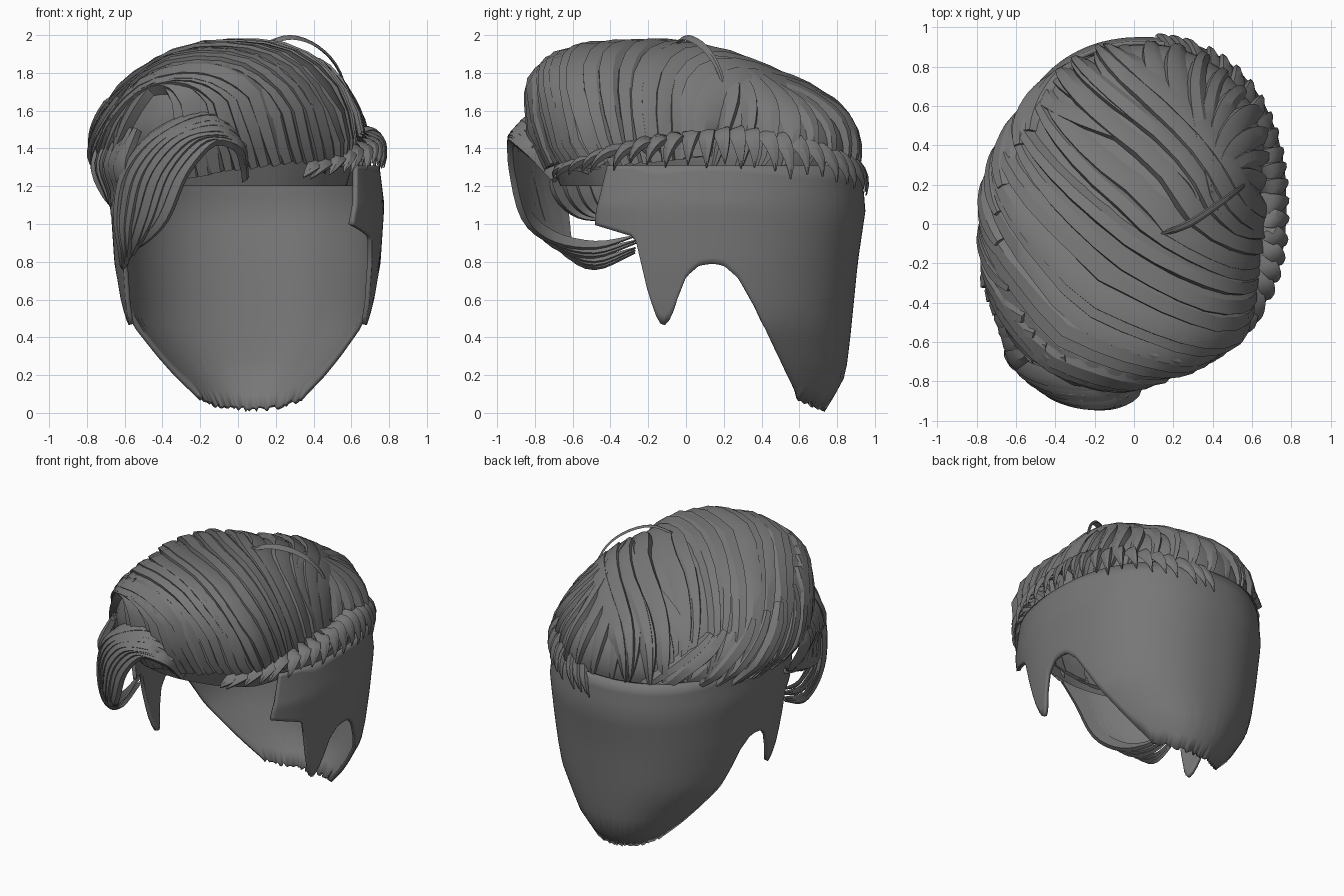
import bpy, bmesh, random
from math import sin, cos, pi, radians, degrees, atan2, hypot, copysign
from mathutils import Vector as V

if "Cube" in bpy.data.objects:
    bpy.data.objects.remove(bpy.data.objects["Cube"])

random.seed(4)
mat = bpy.data.materials.new("dark_grey_hair")
mat.diffuse_color = (0.185, 0.185, 0.185, 1)
mat.use_nodes = True
mat.node_tree.nodes["Principled BSDF"].inputs["Base Color"].default_value = mat.diffuse_color


def interp(table, x):
    """Piecewise linear lookup."""
    if x <= table[0][0]:
        return table[0][1]
    for (x0, y0), (x1, y1) in zip(table, table[1:]):
        if x <= x1:
            return y0 + (y1 - y0) * (x - x0) / (x1 - x0)
    return table[-1][1]


def finish(bm, name, angle=35):
    me = bpy.data.meshes.new(name)
    bm.to_mesh(me)
    bm.free()
    ob = bpy.data.objects.new(name, me)
    bpy.context.collection.objects.link(ob)
    me.materials.append(mat)
    bpy.ops.object.select_all(action='DESELECT')
    ob.select_set(True)
    bpy.context.view_layer.objects.active = ob
    bpy.ops.object.shade_smooth_by_angle(angle=radians(angle))
    return ob


def grid(bm, cols, wrap=False):
    """Skin a list of point columns with quads."""
    vs = [[bm.verts.new(p) for p in c] for c in cols]
    n = len(vs)
    for j in range(n if wrap else n - 1):
        a, b = vs[j], vs[(j + 1) % n]
        for i in range(len(a) - 1):
            bm.faces.new((a[i], b[i], b[i + 1], a[i + 1]))


# ---- close-cropped shell around back and sides, with sideburns ----
HALF_X = [(0, .33), (.08, .38), (.19, .465), (.3, .545), (.46, .645), (.58, .675), (.8, .705), (1.1, .725), (1.3, .70)]
HALF_Y = [(0, .63), (.08, .68), (.2, .745), (.4, .77), (.8, .81), (1.07, .85), (1.3, .83)]
HEM = [(-.5, 1.0), (-.27, .93), (-.2, .63), (-.15, .49), (-.12, .455), (-.08, .5), (-.04, .62), (0, .72),
       (.07, .78), (.14, .79), (.2, .78), (.28, .71), (.36, .57), (.6, .07), (.73, .015)]


def shell_pt(th, z, k=1.0):
    cx = .07 - .02 * min(1, z / .5)
    c, s = cos(th), sin(th)
    q = (abs(c) ** 2.25 + abs(s) ** 2.25) ** (-1 / 2.25)  # slightly squared oval
    return V((cx + k * interp(HALF_X, z) * c * q, .1 + k * interp(HALF_Y, z) * s * q, z))


bm = bmesh.new()
cols = []
for j in range(161):
    th = radians(-42 + 264 * j / 160)
    z = .8
    for _ in range(30):
        z = .5 * z + .5 * interp(HEM, shell_pt(th, z).y)
    if z < .1:
        z = max(0, z + random.uniform(-.012, .015))
    lean = radians(5) * max(0, 1 - j / 10) - radians(5) * max(0, 1 - (160 - j) / 10)
    rows = [z + (1.31 - z) * i / 16 for i in range(17)]
    cols.append([shell_pt(th + lean * i / 16, h) for i, h in enumerate(rows)])
grid(bm, cols)
shell = finish(bm, "cropped_shell", 50)
mod = shell.modifiers.new("thickness", 'SOLIDIFY')
mod.thickness, mod.offset = .025, -1

# ---- swept top volume, addressed by disc coordinates (u, v) ----
OUTLINE = [(.64, 0), (.68, .2), (.7, .45), (.62, .65), (.45, .83), (.2, .94), (0, .95), (-.27, .87),
           (-.47, .72), (-.66, .47), (-.755, .25), (-.79, 0), (-.78, -.15), (-.72, -.37), (-.62, -.58),
           (-.48, -.75), (-.2, -.83), (0, -.83), (.13, -.8), (.28, -.76), (.42, -.68), (.55, -.58), (.62, -.3)]
POLAR = sorted((degrees(atan2(y, x)) % 360, hypot(x, y)) for x, y in OUTLINE)
POLAR.append((360, POLAR[0][1]))
SLOPE = [(.0, 1), (.15, .96), (.3, .89), (.5, .79), (.72, .77), (.9, .85)]


def dome(u, v):
    t, th = hypot(u, v), atan2(v, u)
    front = max(0, -sin(th))
    p = 2.15 + .15 * cos(th) + 2.0 * front ** 4
    r = interp(POLAR, degrees(th) % 360) * .96
    base = 1.36 + .16 * front ** 3
    if t <= 1:
        k = sin(t * pi / 2)
        z = base + (1.94 - base) * max(0, 1 - k ** p) ** (1 / p) * interp(SLOPE, r * k * sin(th))
    else:  # tuck under toward the hairline
        d = (t - 1) / .25
        k, z = 1 - d * (.10 - .07 * sin(th) - .03 * cos(th)), base + (1.2 - base) * d
    return V((r * k * cos(th), r * k * sin(th), z))


def dome_normal(u, v, e=.03):
    n = (dome(u + e, v) - dome(u - e, v)).cross(dome(u, v + e) - dome(u, v - e))
    return n.normalized()


bm = bmesh.new()
grid(bm, [[dome(max(t, .001) * cos(a), max(t, .001) * sin(a)) for t in [1.25 * i / 25 for i in range(25, -1, -1)]]
          for a in [2 * pi * j / 72 for j in range(72)]], wrap=True)
bmesh.ops.remove_doubles(bm, verts=bm.verts, dist=.004)
finish(bm, "hair_volume")


# ---- strand builder: tapered, shingled ribbon ----
def strand(bm, pts, norms, hw, th, root=.55, power=3):
    n = len(pts)
    rings = []
    for i, (p, nm) in enumerate(zip(pts, norms)):
        s = i / (n - 1)
        tan = (pts[min(i + 1, n - 1)] - pts[max(i - 1, 0)]).normalized()
        side = tan.cross(nm).normalized()
        w = hw * min(1, root + 2 * s) * (1 - .96 * s ** power)
        h = th * (1 - .7 * s ** 4)
        prof = ((-1, -.4), (-.85, 1), (.1, .85), (1, -.3))
        rings.append([bm.verts.new(p + side * a * w + nm * b * h) for a, b in prof])
    for a, b in zip(rings, rings[1:]):
        for i in range(4):
            bm.faces.new((a[i], a[(i + 1) % 4], b[(i + 1) % 4], b[i]))
    bm.faces.new(rings[0][::-1])
    bm.faces.new(rings[-1])


def bezier(a, b, c, d, n=18):
    for i in range(n):
        s = i / (n - 1)
        r = 1 - s
        yield s, a * r**3 + b * 3 * r * r * s + c * 3 * r * s * s + d * s**3


def dome_strand(bm, a, b, c, d, hw, th=.044, flare=.02):
    pts, norms = [], []
    lift = random.uniform(-.016, .014)
    for s, q in bezier(a, b, c, d):
        nm = dome_normal(q.x, q.y)
        pts.append(dome(q.x, q.y) + nm * (lift + flare * s ** 4))
        norms.append(nm)
    strand(bm, pts, norms, hw * random.uniform(.8, 1.2), th)


def disc(deg, r):
    return V((r * cos(radians(deg)), r * sin(radians(deg))))


def strand_group(name, build):
    bm = bmesh.new()
    build(bm)
    bmesh.ops.recalc_face_normals(bm, faces=bm.faces)
    return finish(bm, name, 30)


def swept_top(bm):
    # front roots rise, then sweep across to the left and back
    for i in range(24):
        k = i / 23
        a = disc(-108 + 116 * k, 1.2 - .2 * k)
        d = disc(-138 - 125 * k + random.uniform(-2, 2), random.uniform(1.02, 1.2))
        bow = sin(pi * k)
        b = a * .5 + V((-.25, -.3)) * bow
        c = d * .58 + V((-.16, -.36)) * bow
        dome_strand(bm, a, b, c, d, .088)


def left_layer(bm):
    for i in range(14):
        e = 202 - 104 * i / 13 + random.uniform(-3, 3)
        dome_strand(bm, disc(e + 40, .68), disc(e + 30, .84), disc(e + 15, 1.04), disc(e, 1.24), .062, .035, .0)


def crown_whorl(bm):
    for i in range(14):
        e = 12 + 112 * i / 13
        a = V((.62 - .3 * i / 13, .02 + .1 * i / 13))
        dome_strand(bm, a, V((.2, .2 + .007 * i)), disc(e + 14, .72), disc(e, random.uniform(1.12, 1.25)), .075, .034, .005)


strand_group("swept_top_strands", swept_top)
strand_group("left_lower_strands", left_layer)
strand_group("crown_whorl_strands", crown_whorl)

# ---- ridge of short tufts along the right parting ----
TOP = [(-.66, 1.3), (-.4, 1.41), (0, 1.49), (.3, 1.51), (.6, 1.46), (.9, 1.34)]
LOW = [(-.66, 1.23), (-.4, 1.29), (0, 1.32), (.3, 1.3), (.6, 1.25), (.9, 1.18)]


def parting_tufts(bm):
    for i in range(24):
        deg = -56 + 130 * i / 23
        lean = -12 + 24 * i / 23 + random.uniform(-2, 2)
        y = shell_pt(radians(deg), 1.3).y
        hi, lo = interp(TOP, y), interp(LOW, y) + random.uniform(-.03, .02)
        a = shell_pt(radians(deg - lean * .5), 1.3, .84)
        b = shell_pt(radians(deg), 1.3, .96)
        c = shell_pt(radians(deg + lean * .7), 1.3, 1.07)
        d = shell_pt(radians(deg + lean), 1.3, 1.03)
        a.z, b.z, c.z, d.z = hi - .03, hi + .04, (hi + lo) / 2 + .02, lo
        pts = [q for _, q in bezier(a, b, c, d, 9)]
        out = V((cos(radians(deg)), sin(radians(deg)), .7)).normalized()
        strand(bm, pts, [out] * 9, .056, .024, .8, 2)


strand_group("parting_tufts", parting_tufts)


# ---- curled forelock, hanging left fringe and a loose flyaway strand ----
def smooth_path(p, sub=4):
    p = [V(q) for q in p]
    p = [p[0] * 2 - p[1]] + p + [p[-1] * 2 - p[-2]]
    out = []
    for a, b, c, d in zip(p, p[1:], p[2:], p[3:]):
        for i in range(sub):
            s = i / sub
            out.append(.5 * (b * 2 + (c - a) * s + (a * 2 - b * 5 + c * 4 - d) * s * s + (b * 3 - a - c * 3 + d) * s**3))
    return out + [p[-2]]


OUTER = [(.03, -.74, 1.54), (-.2, -.80, 1.58), (-.45, -.77, 1.46), (-.60, -.70, 1.27), (-.64, -.66, 1.05),
         (-.62, -.62, .87), (-.61, -.48, .78), (-.6, -.27, .85)]
INNER = [(.04, -.68, 1.24), (.02, -.83, 1.41), (-.14, -.90, 1.46), (-.3, -.90, 1.29), (-.40, -.84, 1.05),
         (-.5, -.70, .93), (-.56, -.48, .89), (-.6, -.26, .94)]


def forelock(bm):
    for i in range(8):
        k = i / 7
        pts = smooth_path([V(o).lerp(V(n), k) + V((0, -.07 * sin(pi * k), 0)) * (1 - j / 7)
                           for j, (o, n) in enumerate(zip(OUTER, INNER))])
        pts = pts[:len(pts) - random.choice((0, 0, 4, 8))]
        norms = [(p - V((-.25, -.4, 1.1))).normalized() for p in pts]
        strand(bm, pts, norms, random.uniform(.045, .06), .028)


def left_fringe(bm):
    for i in range(7):
        k = i / 6
        x, y = -.60 - .14 * k, -.66 + .42 * k
        pts = smooth_path([(x + .06, y, 1.5), (x - .02, y - .03, 1.32), (x + .03 * k, y, 1.17),
                           (-.66, y * .75 - .06, 1.06 + .04 * k), (-.63, y * .5 - .08, 1.02 + .08 * k)])
        strand(bm, pts, [(p - V((-.2, -.2, 1.2))).normalized() for p in pts], .06, .026)


def flyaway(bm):
    pts = smooth_path([(.12, -.06, 1.94), (.28, .0, 1.985), (.43, .1, 1.93), (.54, .18, 1.8), (.61, .24, 1.56)])
    strand(bm, pts, [(p - V((.1, .1, 1.4))).normalized() for p in pts], .02, .012)


strand_group("curled_forelock", forelock)
strand_group("left_fringe", left_fringe)
strand_group("flyaway_strand", flyaway)
